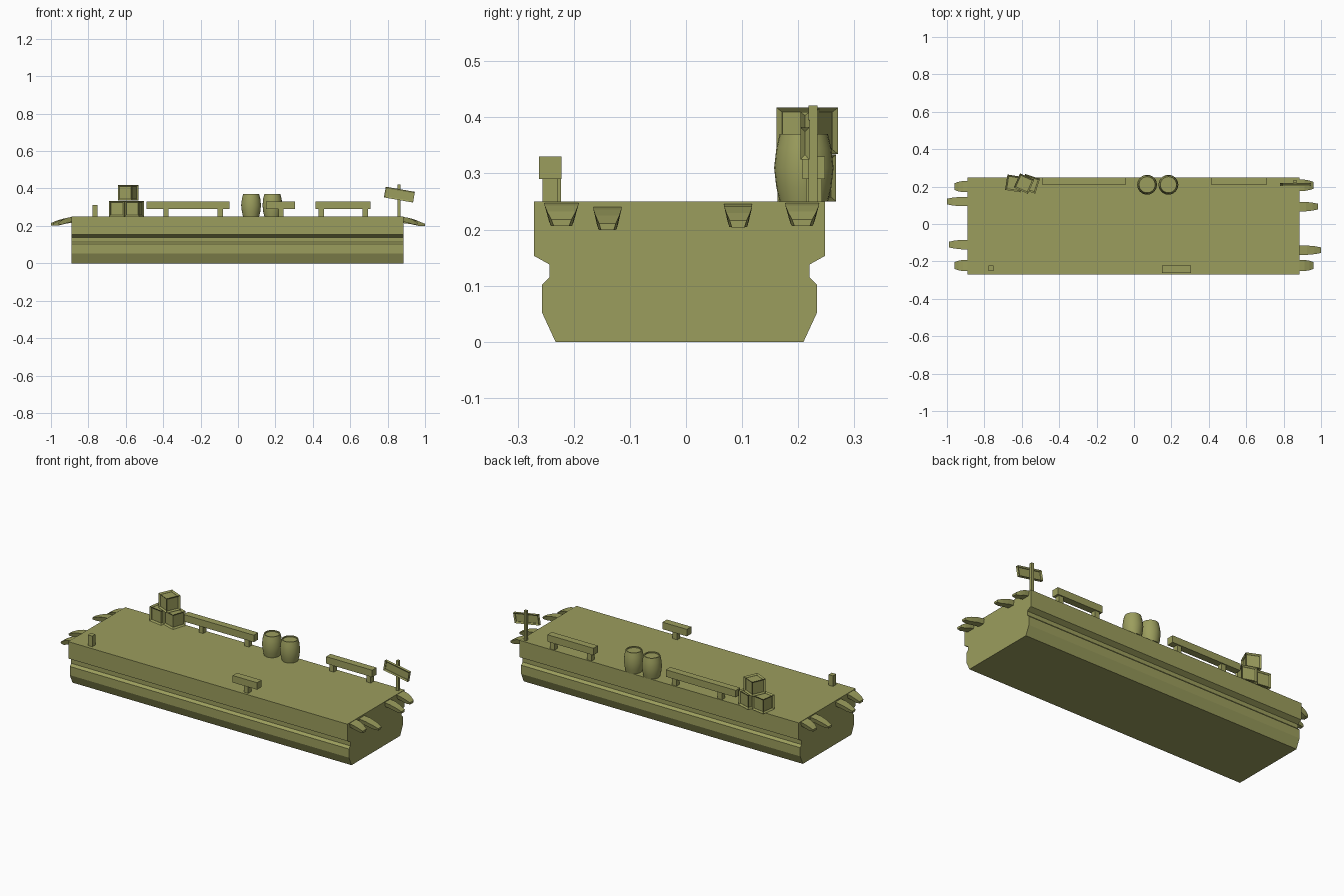
import bpy, bmesh
from math import radians, sin, cos, tau
from mathutils import Matrix, Vector

cube = bpy.data.objects.get("Cube")
if cube:
    bpy.data.objects.remove(cube, do_unlink=True)

olive = bpy.data.materials.new("olive")
colour = (0.33, 0.34, 0.11, 1)
olive.use_nodes = True
olive.diffuse_color = colour
olive.node_tree.nodes["Principled BSDF"].inputs["Base Color"].default_value = colour

DECK = 0.25


def finish(bm, name, location=(0, 0, 0), rotation=(0, 0, 0)):
    bmesh.ops.recalc_face_normals(bm, faces=bm.faces)
    mesh = bpy.data.meshes.new(name)
    bm.to_mesh(mesh)
    bm.free()
    mesh.materials.append(olive)
    obj = bpy.data.objects.new(name, mesh)
    obj.location = location
    obj.rotation_euler = rotation
    bpy.context.collection.objects.link(obj)
    return obj


def box(name, centre, size, rotation=(0, 0, 0), inset=0):
    bm = bmesh.new()
    bmesh.ops.create_cube(bm, size=1, matrix=Matrix.Diagonal((*size, 1)))
    if inset:
        bmesh.ops.inset_individual(bm, faces=bm.faces[:], thickness=inset, depth=-0.008)
    return finish(bm, name, centre, rotation)


def loft(name, rings, location=(0, 0, 0), rotation=(0, 0, 0)):
    """Skin equal-sized rings of points and cap both ends."""
    bm = bmesh.new()
    loops = [[bm.verts.new(p) for p in ring] for ring in rings]
    n = len(loops[0])
    for a, b in zip(loops, loops[1:]):
        for i in range(n):
            j = (i + 1) % n
            bm.faces.new((a[i], a[j], b[j], b[i]))
    bm.faces.new(loops[0])
    bm.faces.new(loops[-1])
    return finish(bm, name, location, rotation)


# Long platform with a grooved side profile: half width, height
side = [(0.221, 0), (0.245, 0.052), (0.245, 0.102), (0.232, 0.115),
        (0.232, 0.138), (0.259, 0.153), (0.259, DECK)]
outline = side + [(-w, z) for w, z in reversed(side)]
loft("platform", [[(x, w - 0.0115, z) for w, z in outline] for x in (-0.89, 0.885)])

# Drooping broken planks at both ends: end sign, y, length, drop, width
planks = [(1, 0.207, 0.075, 0.0, 0.06), (1, 0.093, 0.1, 0.002, 0.05),
          (1, -0.14, 0.115, 0.007, 0.05), (1, -0.222, 0.075, 0.0, 0.06),
          (-1, 0.2, 0.07, 0.0, 0.06), (-1, 0.12, 0.11, 0.003, 0.05),
          (-1, -0.11, 0.1, 0.005, 0.05), (-1, -0.222, 0.07, 0.0, 0.06)]
stations = [(-0.1, 0, 1, 0.026), (0.35, 0.006, 1, 0.027),
            (0.7, 0.017, 0.85, 0.025), (1, 0.031, 0.6, 0.012)]
for sign, y, length, drop, width in planks:
    rings = []
    for t, fall, taper, thick in stations:
        x, h = t * length, width * taper / 2
        top = -fall - drop - 0.001
        rings.append([(x, -h, top), (x, h, top),
                      (x, h * 0.75, top - thick), (x, -h * 0.75, top - thick)])
    base = 0.885 if sign > 0 else -0.89
    loft("end_plank", rings, (base, y, DECK), (0, 0, 0 if sign > 0 else radians(180)))

# Low rails on short posts: start, end, y, post positions
for x0, x1, y, posts in [(-0.49, -0.045, 0.228, (-0.385, -0.095)),
                         (0.415, 0.708, 0.228, (0.445, 0.68)),
                         (0.15, 0.305, -0.242, (0.23,))]:
    box("rail", ((x0 + x1) / 2, y, 0.31), (x1 - x0, 0.04, 0.04))
    for x in posts:
        box("rail_post", (x, y, 0.27), (0.028, 0.028, 0.042))
box("lone_post", (-0.765, -0.237, 0.28), (0.028, 0.028, 0.062))

# Signpost with a tilted framed board
box("sign_post", (0.86, 0.226, 0.335), (0.015, 0.016, 0.172))
box("sign_board", (0.863, 0.212, 0.367), (0.158, 0.016, 0.058),
    (0, radians(10), 0), inset=0.006)

# Bulging barrels with sunken lids
barrel = [(0.043, 0), (0.049, 0.025), (0.053, 0.06), (0.049, 0.095),
          (0.043, 0.12), (0.037, 0.12), (0.037, 0.114)]
for x in (0.07, 0.184):
    rings = [[(r * cos(tau * i / 24), r * sin(tau * i / 24), z) for i in range(24)]
             for r, z in barrel]
    obj = loft("barrel", rings, (x, 0.21, DECK))
    bpy.ops.object.select_all(action="DESELECT")
    obj.select_set(True)
    bpy.context.view_layer.objects.active = obj
    bpy.ops.object.shade_smooth_by_angle(angle=radians(35))

# Stacked crates with recessed panels
for x, y, z, turn in [(-0.642, 0.217, 0.292, -9), (-0.555, 0.215, 0.292, -18),
                      (-0.588, 0.216, 0.376, -24)]:
    box("crate", (x, y, z), (0.083, 0.083, 0.083), (0, 0, radians(turn)), inset=0.01)
